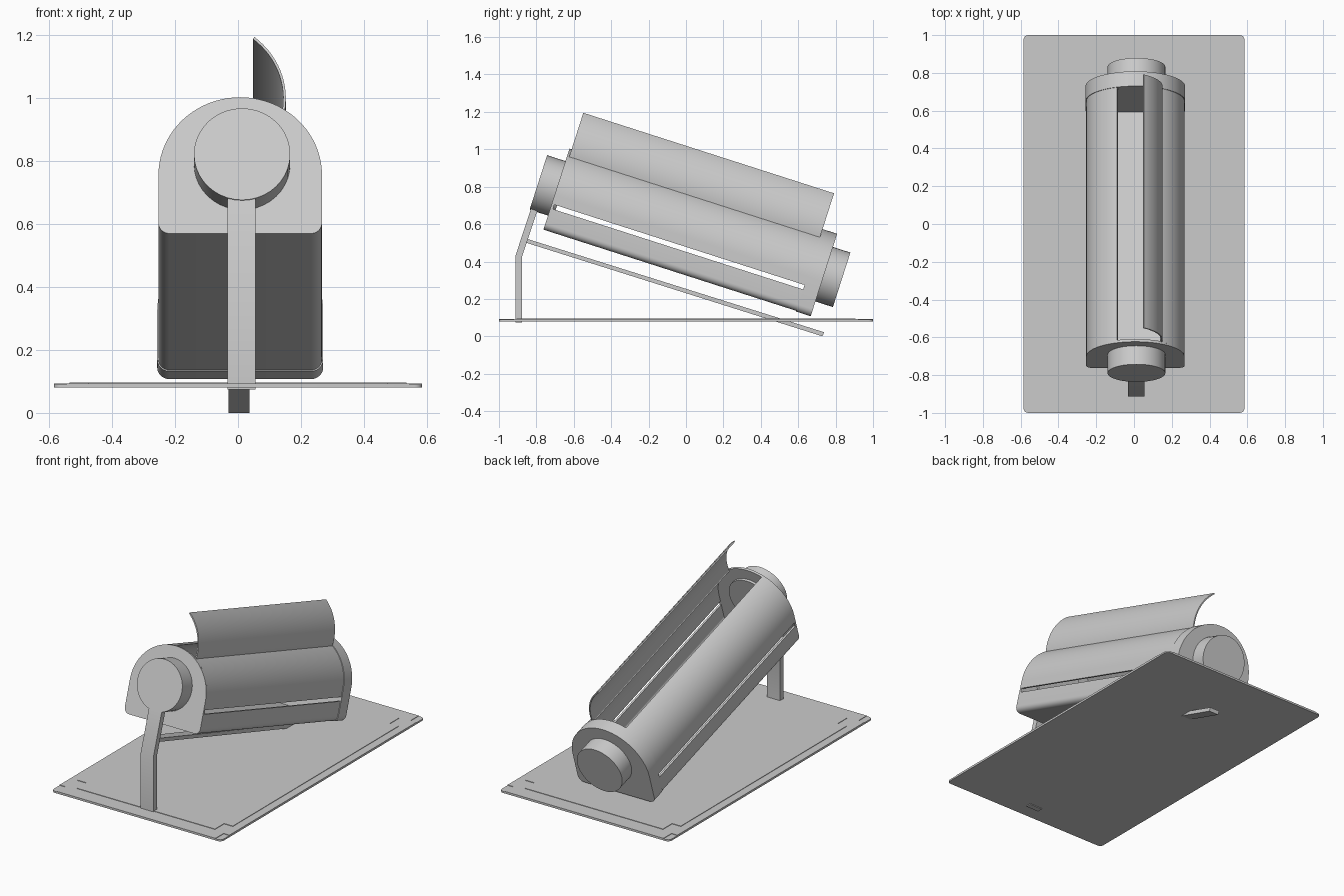
import bpy, bmesh, math
from mathutils import Vector

cube = bpy.data.objects.get("Cube")
if cube:
    bpy.data.objects.remove(cube, do_unlink=True)

TILT = math.radians(-17.8)
CX = 0.007            # drum centre in x
R, CT = 0.26, 0.505   # drum radius and height of its centre
WALL = 0.012
FRONT, BACK, END = -0.90, 0.52, 0.602

grey = bpy.data.materials.new("light_grey")
grey.use_nodes = True
colour = (0.6, 0.6, 0.6, 1)
grey.diffuse_color = colour
grey.node_tree.nodes["Principled BSDF"].inputs["Base Color"].default_value = colour


def prism(name, pts, lo, hi, axis="y", tilted=False):
    """Extrude a closed 2D outline along an axis."""
    place = {"x": lambda a, b, d: (d, a, b),
             "y": lambda a, b, d: (a, d, b),
             "z": lambda a, b, d: (a, b, d)}[axis]
    bm = bmesh.new()
    face = bm.faces.new([bm.verts.new(place(a, b, lo)) for a, b in pts])
    ext = bmesh.ops.extrude_face_region(bm, geom=[face], use_keep_orig=True)
    shift = Vector(place(0, 0, hi - lo))
    moved = [g for g in ext["geom"] if isinstance(g, bmesh.types.BMVert)]
    bmesh.ops.translate(bm, verts=moved, vec=shift)
    bmesh.ops.recalc_face_normals(bm, faces=bm.faces)
    me = bpy.data.meshes.new(name)
    bm.to_mesh(me)
    bm.free()
    me.materials.append(grey)
    ob = bpy.data.objects.new(name, me)
    bpy.context.collection.objects.link(ob)
    if tilted:
        ob.rotation_euler.x = TILT
    bpy.ops.object.select_all(action="DESELECT")
    ob.select_set(True)
    bpy.context.view_layer.objects.active = ob
    bpy.ops.object.shade_smooth_by_angle(angle=math.radians(30))
    return ob


def arc(cx, cy, r, a0, a1, n=16):
    angles = [math.radians(a0 + (a1 - a0) * i / n) for i in range(n + 1)]
    return [(cx + r * math.cos(a), cy + r * math.sin(a)) for a in angles]


def rect(x0, x1, y0, y1):
    return [(x0, y0), (x1, y0), (x1, y1), (x0, y1)]


# Drum outline: flat bottom with rounded corners, round top
BOTTOM, CORNER = 0.31, 0.035


def trough(inset):
    r, half = CORNER - inset, R - CORNER
    return (arc(CX - half, BOTTOM + CORNER, r, 180, 270, 6)
            + arc(CX + half, BOTTOM + CORNER, r, 270, 360, 6))


def outline(grow):
    return trough(-grow) + arc(CX, CT, R + grow, 0, 180, 40)


# End walls of the drum
prism("front_plate", outline(0), FRONT, FRONT + 0.015, tilted=True)
prism("back_cap", outline(0.004), BACK, END, tilted=True)

# Drum shell, split by the slot on each side and the lid opening on top
SLOT_LOW, SLOT_HIGH = 0.43, 0.455
HINGE, LIP = 58, 112


def lower(inset):
    side = R - inset
    return [(CX - side, SLOT_LOW)] + trough(inset) + [(CX + side, SLOT_LOW)]


def side_wall(inset, a0, a1):
    wall = arc(CX, CT, R - inset, a0, a1, 20)
    return [(wall[0][0], SLOT_HIGH)] + wall


for name, shape in (("drum_trough", lower),
                    ("drum_wall_left", lambda i: side_wall(i, 0, HINGE)),
                    ("drum_wall_right", lambda i: side_wall(i, 180, LIP))):
    prism(name, shape(0) + shape(WALL)[::-1], FRONT + 0.01, BACK + 0.01, tilted=True)

# Open curved lid, hinged on the left edge of the opening
lid_x, lid_t, lid_r = -0.108, 0.765, 0.26
prism("lid", arc(lid_x, lid_t, lid_r, -10, 52) + arc(lid_x, lid_t, lid_r - 0.008, 52, -10),
      -0.888, BACK, tilted=True)

# Round hubs at both ends
hub = arc(0.013, 0.542, 0.153, 0, 360, 40)[:-1]
prism("front_hub", hub, -1.003, FRONT + 0.03, tilted=True)
prism("back_hub", hub, END - 0.02, 0.70, tilted=True)

# Bent support arm from the base up to the front hub
arm = [(-0.912, 0.075), (-0.912, 0.43), (-0.82, 0.71),
       (-0.785, 0.70), (-0.877, 0.425), (-0.877, 0.075)]
prism("support_arm", arm, -0.033, 0.055, axis="x")

# Flat sloping rail under the drum, running through the base
rail = [(-0.86, 0.502), (-0.853, 0.522), (0.738, 0.022), (0.73, 0)]
prism("sloping_rail", rail, -0.03, 0.037, axis="x")

# Base tray with rounded corners
W, L, C = 0.585, 1.0, 0.025
corners = [(1, 1, 0), (-1, 1, 90), (-1, -1, 180), (1, -1, 270)]
tray = []
for sx, sy, a in corners:
    tray += arc(sx * (W - C), sy * (L - C), C, a, a + 90, 5)
prism("base_tray", tray, 0.08, 0.090, axis="z")

# Shallow stepped layers on the base: notched corners, then a cross-shaped panel


def cross(x_in, x_out, y_in, y_out):
    pts = []
    for i, (sx, sy, a) in enumerate(corners):
        step = [(x_out, y_in), (x_in, y_in), (x_in, y_out)]
        if i % 2:
            step.reverse()
        pts += [(sx * x, sy * y) for x, y in step]
    return pts


prism("base_step", cross(0.545, W, 0.92, L), 0.085, 0.093, axis="z")
prism("base_panel", cross(0.475, 0.535, 0.815, 0.905), 0.085, 0.096, axis="z")
